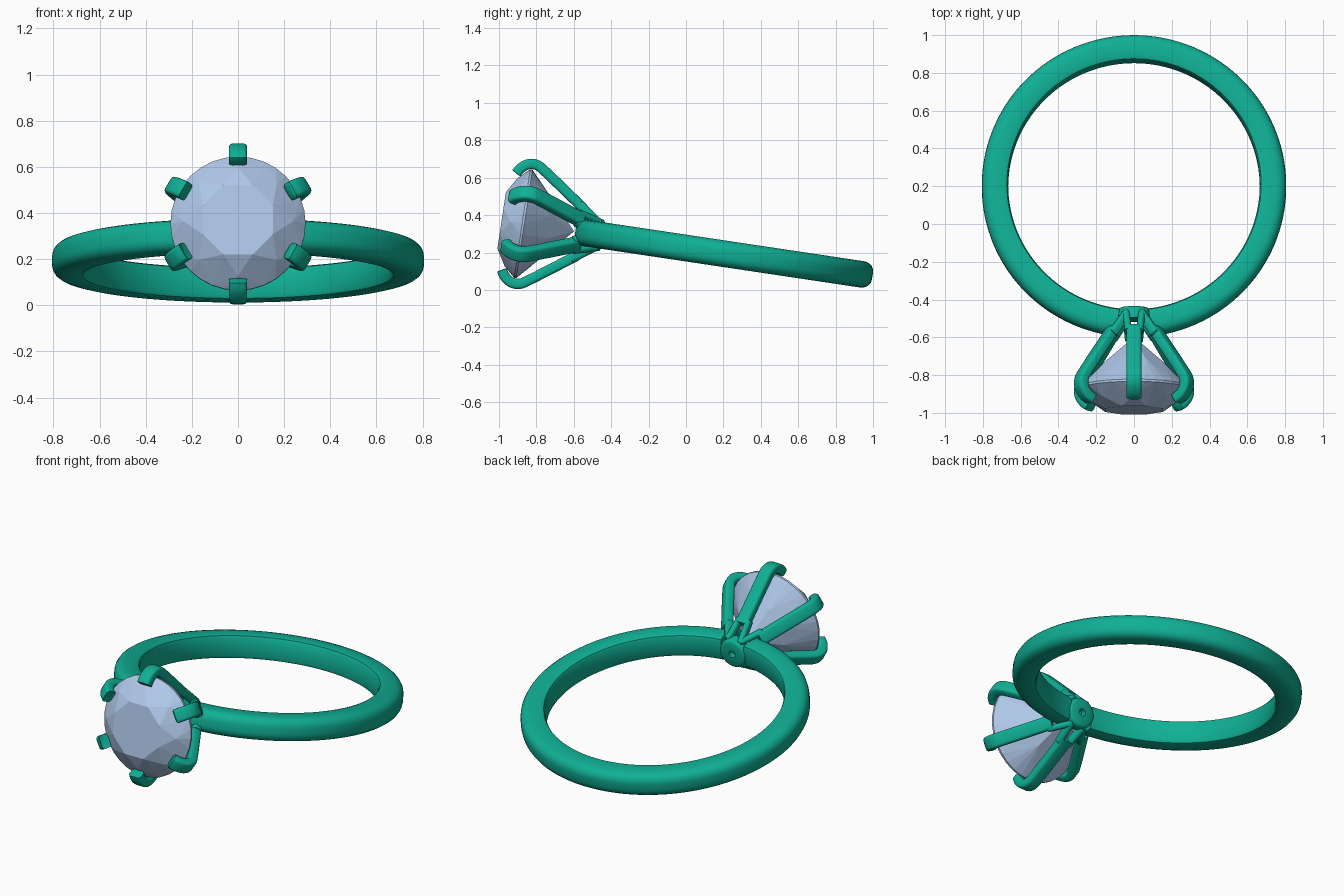
import bpy, bmesh
from math import sin, cos, pi, radians
from mathutils import Matrix, Vector

if "Cube" in bpy.data.objects:
    bpy.data.objects.remove(bpy.data.objects["Cube"])

# Ring frame: local z points from the ring centre to the stone, local y is the ring axis
FRAME = Matrix.Translation((0, 0.2, 0.194)) @ Matrix.Rotation(radians(81.5), 4, 'X')


def material(name, rgb):
    m = bpy.data.materials.new(name)
    m.diffuse_color = (*rgb, 1)
    m.use_nodes = True
    m.node_tree.nodes["Principled BSDF"].inputs["Base Color"].default_value = m.diffuse_color
    return m


METAL = material("green_metal", (0.005, 0.43, 0.30))
GEM = material("pale_blue_gem", (0.43, 0.58, 0.82))


def finish(bm, name, mat, smooth=True):
    bmesh.ops.recalc_face_normals(bm, faces=bm.faces)
    me = bpy.data.meshes.new(name)
    bm.to_mesh(me)
    bm.free()
    me.transform(FRAME)
    me.materials.append(mat)
    ob = bpy.data.objects.new(name, me)
    bpy.context.collection.objects.link(ob)
    if smooth:
        bpy.ops.object.select_all(action='DESELECT')
        ob.select_set(True)
        bpy.context.view_layer.objects.active = ob
        bpy.ops.object.shade_smooth_by_angle(angle=radians(40))
    return ob


def skin(bm, rings, closed=False, caps=True):
    """Join equal rings of points with quads."""
    vs = [[bm.verts.new(p) for p in r] for r in rings]
    n = len(vs[0])
    for i in range(len(vs) - (0 if closed else 1)):
        a, b = vs[i], vs[(i + 1) % len(vs)]
        for k in range(n):
            bm.faces.new((a[k], a[(k + 1) % n], b[(k + 1) % n], b[k]))
    if caps and not closed:
        bm.faces.new(vs[0])
        bm.faces.new(vs[-1])


def smooth_path(pts, steps=5):
    """Catmull-Rom curve through the points."""
    p = [Vector(q) for q in pts]
    p = [2 * p[0] - p[1]] + p + [2 * p[-1] - p[-2]]
    out = []
    for i in range(1, len(p) - 2):
        a, b, c, d = p[i - 1:i + 3]
        for k in range(steps):
            t = k / steps
            out.append(0.5 * (2 * b + (c - a) * t + (2 * a - 5 * b + 4 * c - d) * t * t
                              + (3 * b - a - 3 * c + d) * t ** 3))
    return out + [p[-2]]


def bar(bm, pts, width, thick, turn, steps=5):
    """Rounded bar along (radius, side, height) points, turned about the head axis."""
    path = smooth_path(pts, steps)
    rad = 0.016
    section = []
    for sx, sy, start in ((1, 1, 0), (-1, 1, 90), (-1, -1, 180), (1, -1, 270)):
        for a in (0, 30, 60, 90):
            an = radians(start + a)
            section.append((sx * (width / 2 - rad) + rad * cos(an),
                            sy * (thick / 2 - rad) + rad * sin(an)))
    rot = Matrix.Rotation(turn, 3, 'Z')
    rings = []
    for i, p in enumerate(path):
        t = path[min(i + 1, len(path) - 1)] - path[max(i - 1, 0)]
        normal = Vector((t.z, 0, -t.x)).normalized()
        side = Vector((0, 1, 0))
        rings.append([rot @ (p + side * u + normal * v) for u, v in section])
    # softened end
    end = rings[-1]
    mid = sum(end, Vector()) / len(end)
    push = (path[-1] - path[-2]).normalized() * 0.007
    rings.append([mid + (q - mid) * 0.75 + push for q in end])
    skin(bm, rings)


# Band: rounded profile (radius, axial) swept round, open where the head sits
half = [(0.806, 0.018), (0.803, 0.036), (0.793, 0.053), (0.777, 0.065),
        (0.755, 0.071), (0.69, 0.071), (0.673, 0.065), (0.666, 0.05)]
profile = half + [(r, -w) for r, w in reversed(half)]
bm = bmesh.new()
gap, count = 0.115, 120
angles = [gap + (2 * pi - 2 * gap) * i / count for i in range(count + 1)]
skin(bm, [[Vector((r * sin(a), w, r * cos(a))) for r, w in profile] for a in angles])
finish(bm, "band", METAL)

# Hub: turned disc with a small blind hole facing the finger
bm = bmesh.new()
turned = [(0.001, 0.685), (0.021, 0.685), (0.021, 0.652), (0.072, 0.652),
          (0.082, 0.657), (0.087, 0.668), (0.087, 0.715), (0.001, 0.715)]
skin(bm, [[Vector((r * cos(2 * pi * k / 36), r * sin(2 * pi * k / 36), z)) for k in range(36)]
          for r, z in turned])
finish(bm, "hub", METAL)

# Six prongs: forked foot, straight arm, hooked claw over the girdle
arm = [(0.128, 0, 0.775), (0.232, 0, 0.92), (0.292, 0, 1.005), (0.32, 0, 1.052),
       (0.32, 0, 1.098), (0.293, 0, 1.138), (0.262, 0, 1.158)]
for n in range(6):
    turn = radians(30 + 60 * n)
    bm = bmesh.new()
    bar(bm, arm, 0.08, 0.055, turn)
    for s in (-1, 1):
        bar(bm, [(0.062, s * 0.042, 0.685), (0.145, s * 0.03, 0.80)], 0.036, 0.052, turn, 2)
    finish(bm, f"prong_{n + 1}", METAL)

# Stone: brilliant cut, flat facets from the hull of its corner rings
bm = bmesh.new()
G = 1.082
for number, radius, height, shift in ((8, 0.165, 0.117, 0.5), (8, 0.238, 0.066, 0),
                                      (32, 0.293, 0.006, 0), (32, 0.293, -0.006, 0),
                                      (8, 0.155, -0.143, 0.5)):
    for k in range(number):
        a = 2 * pi * (k + shift) / number
        bm.verts.new((radius * cos(a), radius * sin(a), G + height))
bm.verts.new((0, 0, G - 0.275))
bmesh.ops.convex_hull(bm, input=bm.verts)
bmesh.ops.dissolve_limit(bm, angle_limit=radians(1), verts=bm.verts, edges=bm.edges)
finish(bm, "stone", GEM, smooth=False)
